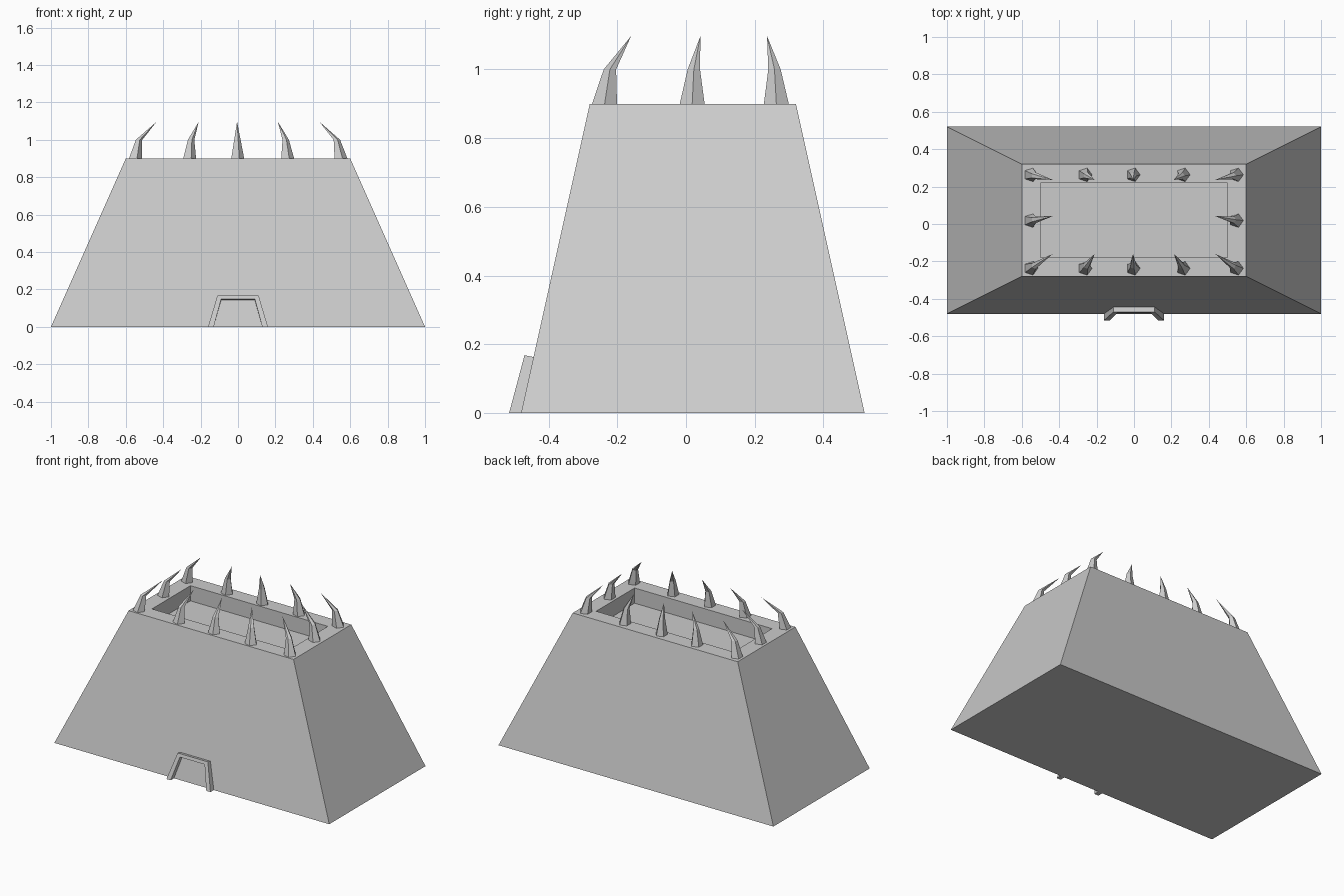
import bpy
import bmesh
from math import cos, sin, tau

cube = bpy.data.objects.get("Cube")
if cube:
    bpy.data.objects.remove(cube, do_unlink=True)

stone = bpy.data.materials.new("stone grey")
stone.use_nodes = True
colour = (0.6, 0.6, 0.6, 1)
stone.diffuse_color = colour
stone.node_tree.nodes["Principled BSDF"].inputs["Base Color"].default_value = colour

MID_Y = 0.02      # centre of the body
ROOF_Z = 0.9


def loft(name, rings, close_ends=True):
    """Skin a list of equal-length point rings; the last may be one tip point."""
    bm = bmesh.new()
    loops = [[bm.verts.new(p) for p in ring] for ring in rings]
    for low, high in zip(loops, loops[1:]):
        n = len(low)
        for i in range(n):
            j = (i + 1) % n
            if len(high) == 1:
                bm.faces.new((low[i], low[j], high[0]))
            else:
                bm.faces.new((low[i], low[j], high[j], high[i]))
    if close_ends:
        for ring in (loops[0], loops[-1]):
            if len(ring) > 2:
                bm.faces.new(ring)
    bmesh.ops.recalc_face_normals(bm, faces=bm.faces[:])
    mesh = bpy.data.meshes.new(name)
    bm.to_mesh(mesh)
    bm.free()
    mesh.materials.append(stone)
    obj = bpy.data.objects.new(name, mesh)
    bpy.context.collection.objects.link(obj)
    return obj


def rectangle(hx, hy, z):
    return [(sx * hx, MID_Y + sy * hy, z)
            for sx, sy in ((-1, -1), (1, -1), (1, 1), (-1, 1))]


# Tapered body with a sunken roof
loft("body", [rectangle(1, 0.5, 0), rectangle(0.6, 0.3, ROOF_Z),
              rectangle(0.5, 0.2, ROOF_Z), rectangle(0.5, 0.2, ROOF_Z - 0.1)])


# Door frame: an upside-down U lying on the sloping front wall
outline = [(-0.16, 0), (-0.11, 0.168), (0.11, 0.168), (0.16, 0),
           (0.13, 0), (0.09, 0.148), (-0.09, 0.148), (-0.13, 0)]
slope = 0.2 / ROOF_Z
front = [(x, -0.515 + z * slope * 1.2, z) for x, z in outline]
back = [(x, -0.475 + z * slope, z * 0.96) for x, z in outline]
loft("door_frame", [front, back])


# Bent five-sided spikes leaning inwards around the roof edge
def pentagon(x, y, z, r):
    return [(x + r * cos(tau * i / 5), y + r * sin(tau * i / 5), z)
            for i in range(5)]


columns = [(-0.552, -0.435), (-0.262, -0.21), (-0.005, -0.005),
           (0.262, 0.213), (0.547, 0.435)]           # base x, tip x
rows = [(-0.237, -0.16), (0.018, 0.042), (0.263, 0.236)]  # base y, tip y
for r, (by, ty) in enumerate(rows):
    for c, (bx, tx) in enumerate(columns):
        if r == 1 and c not in (0, 4):
            continue
        knee_x = bx + (tx - bx) * 0.18
        knee_y = by + (ty - by) * 0.2
        loft(f"spike_{r + 1}_{c + 1}",
             [pentagon(bx, by, ROOF_Z, 0.038),
              pentagon(knee_x, knee_y, 1.0, 0.019),
              [(tx, ty, 1.097)]])
